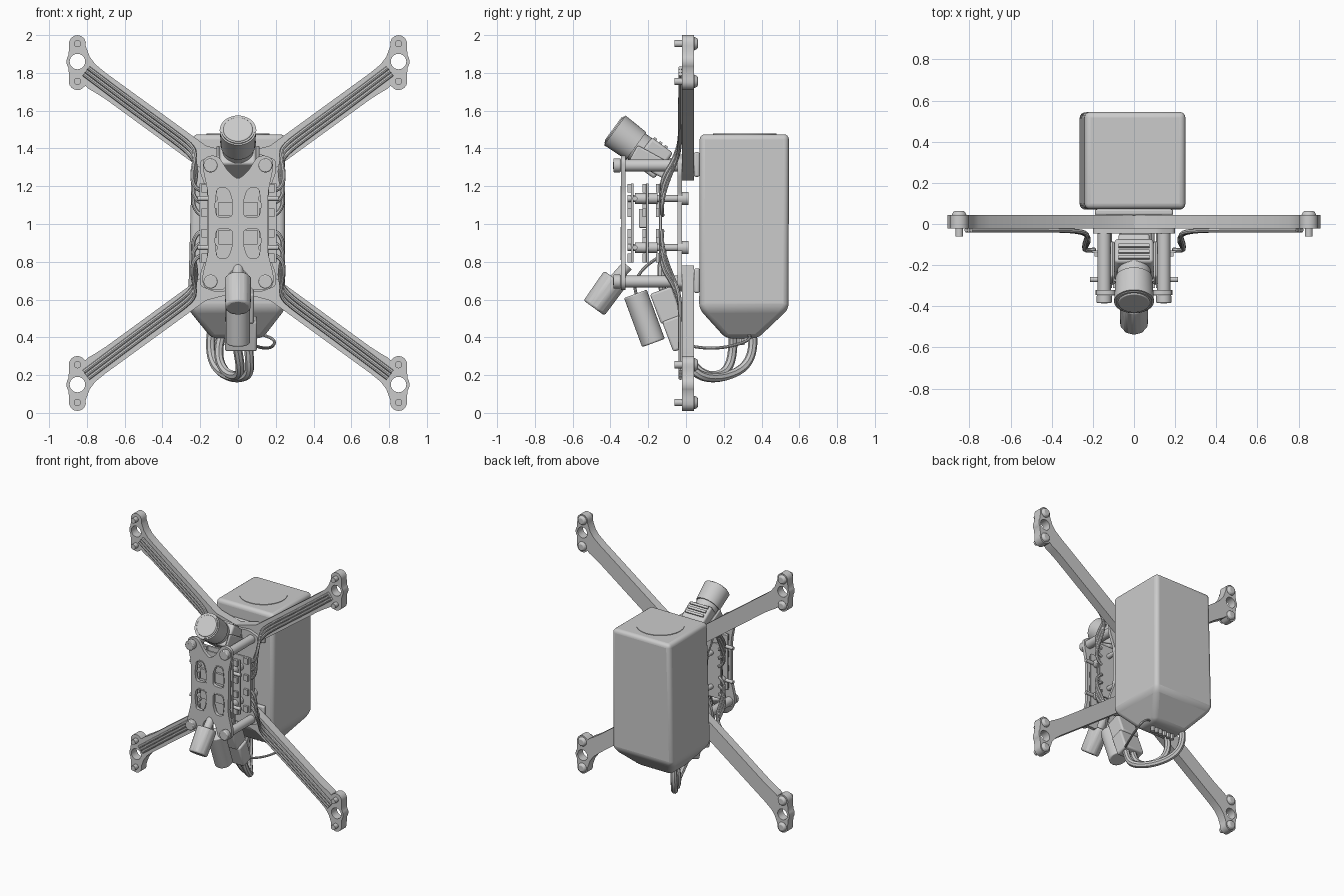
import bpy, bmesh, math
from mathutils import Matrix, Vector

if "Cube" in bpy.data.objects:
    bpy.data.objects.remove(bpy.data.objects["Cube"])

COL = bpy.context.scene.collection
MID = 1.005  # height of the frame's mirror line


def add_mesh(name, mesh):
    ob = bpy.data.objects.new(name, mesh)
    COL.objects.link(ob)
    return ob


def curve_to_mesh(name, cu):
    tmp = bpy.data.objects.new("tmp", cu)
    COL.objects.link(tmp)
    bpy.context.view_layer.update()
    dg = bpy.context.evaluated_depsgraph_get()
    me = bpy.data.meshes.new_from_object(tmp.evaluated_get(dg))
    bpy.data.objects.remove(tmp)
    return add_mesh(name, me)


def plate(name, loops, y0, y1):
    """Flat x-z outline (first loop) with holes, extruded from y0 to y1."""
    cu = bpy.data.curves.new(name, 'CURVE')
    cu.dimensions, cu.fill_mode, cu.extrude = '2D', 'BOTH', (y1 - y0) / 2
    for pts in loops:
        sp = cu.splines.new('POLY')
        sp.points.add(len(pts) - 1)
        for p, (x, z) in zip(sp.points, pts):
            p.co = (x, z, 0, 1)
        sp.use_cyclic_u = True
    ob = curve_to_mesh(name, cu)
    ob.data.transform(Matrix.Translation((0, (y0 + y1) / 2, 0)) @ Matrix.Rotation(math.pi / 2, 4, 'X'))
    return ob


def wire(name, pts, r):
    cu = bpy.data.curves.new(name, 'CURVE')
    cu.dimensions, cu.bevel_depth, cu.bevel_resolution, cu.use_fill_caps = '3D', r, 2, True
    sp = cu.splines.new('NURBS')
    sp.points.add(len(pts) - 1)
    for p, c in zip(sp.points, pts):
        p.co = (*c, 1)
    sp.order_u, sp.use_endpoint_u, sp.resolution_u = 4, True, 6
    return curve_to_mesh(name, cu)


def cyl(name, a, b, r, r2=None, seg=32):
    """Cylinder from point a to point b."""
    a, b = Vector(a), Vector(b)
    bm = bmesh.new()
    bmesh.ops.create_cone(bm, cap_ends=True, segments=seg, radius1=r, radius2=r if r2 is None else r2,
                          depth=(b - a).length)
    rot = (b - a).to_track_quat('Z', 'Y').to_matrix().to_4x4()
    bm.transform(Matrix.Translation((a + b) / 2) @ rot)
    me = bpy.data.meshes.new(name)
    bm.to_mesh(me)
    bm.free()
    return add_mesh(name, me)


def box(name, c, size, tilt=0, bevel=0.0):
    bm = bmesh.new()
    bmesh.ops.create_cube(bm, size=1)
    bm.transform(Matrix.Translation(c) @ Matrix.Rotation(tilt, 4, 'X') @ Matrix.Diagonal((*size, 1)))
    me = bpy.data.meshes.new(name)
    bm.to_mesh(me)
    bm.free()
    ob = add_mesh(name, me)
    if bevel:
        add_bevel(ob, bevel)
    return ob


def add_bevel(ob, w, seg=3):
    m = ob.modifiers.new("bevel", 'BEVEL')
    m.width, m.segments = w, seg


def arc(cx, cz, r, a0, a1, n=8):
    return [(cx + r * math.cos(math.radians(a0 + (a1 - a0) * i / n)),
             cz + r * math.sin(math.radians(a0 + (a1 - a0) * i / n))) for i in range(n + 1)]


def circle(cx, cz, r):
    return arc(cx, cz, r, 0, 345, 23)


def rounded(pts, r):
    """Round every corner of a polygon with a short quadratic curve."""
    out = []
    for i, p in enumerate(pts):
        p, a, b = Vector(p), Vector(pts[i - 1]), Vector(pts[(i + 1) % len(pts)])
        s = p + (a - p).normalized() * min(r, (a - p).length * .45)
        e = p + (b - p).normalized() * min(r, (b - p).length * .45)
        out += [tuple(s * (1 - t) ** 2 + p * 2 * t * (1 - t) + e * t * t) for t in (0, .25, .5, .75, 1)]
    return out


# Arms with motor mounts, screws and motor wires, mirrored to four corners
arm_outline = ([(0, 1.23), (0.10, 1.23), (0.24, 1.325), (0.70, 1.66), (0.755, 1.695), (0.79, 1.715), (0.805, 1.73)]
               + arc(0.85, 1.755, 0.046, 215, 375) + [(0.895, 1.79)]
               + arc(0.85, 1.86, 0.058, -35, 35) + [(0.895, 1.925)]
               + arc(0.85, 1.955, 0.045, -15, 195)
               + [(0.80, 1.925), (0.785, 1.885), (0.755, 1.845), (0.70, 1.80), (0.17, 1.415), (0, 1.37)])
for sx, h in ((1, "right"), (-1, "left")):
    for sz, v in ((1, "upper"), (-1, "lower")):
        tag = f"{v}_{h}"
        F = lambda pts: [(sx * x, MID + sz * (z - MID)) for x, z in pts]
        plate("arm_" + tag, [F(arm_outline), F(circle(0.85, 1.86, 0.041))], -0.022, 0.043)
        for k, z in enumerate((1.755, 1.955)):
            (x, z), = F([(0.85, z)])
            cyl(f"motor_screw_{tag}_{k}", (x, -0.06, z), (x, 0.045, z), 0.019, seg=20)
            head = cyl(f"motor_screw_head_{tag}_{k}", (x, 0.04, z), (x, 0.063, z), 0.038, 0.026, 24)
            add_bevel(head, 0.006, 2)
        for k in (-1, 0, 1):
            o = k * 0.021
            path = [(0.805 - o * .6, -0.03, 1.81 + o * .8), (0.6 - o * .6, -0.03, 1.655 + o * .8),
                    (0.42 - o * .6, -0.03, 1.523 + o * .8), (0.29 - o * .6, -0.032, 1.428 + o * .8),
                    (0.225 - o * .3, -0.045, 1.37 + o), (0.225 + k * .012, -0.08, 1.29 + o),
                    (0.245, -0.125, 1.20 + k * .05), (0.235, -0.13, 1.13 + k * .06), (0.19, -0.125, 1.11 + k * .065)]
            wire(f"motor_wire_{tag}_{k + 1}", [(sx * x, y, MID + sz * (z - MID)) for x, y, z in path], 0.011)


# Frame plates
def mirror(half):
    return half + [(-x, z) for x, z in reversed(half) if x > 0]


front = [(0, 1.235), (0.05, 1.275), (0.10, 1.355), (0.14, 1.365), (0.185, 1.345), (0.185, 1.29), (0.16, 1.17),
         (0.158, 0.85), (0.188, 0.73), (0.188, 0.68), (0.16, 0.65), (0.07, 0.65), (0.05, 0.74), (0, 0.775)]
windows = []
for sx in (1, -1):
    for sz in (1, -1):
        w = [(0.025, 1.03), (0.115, 1.025), (0.128, 1.09), (0.115, 1.20), (0.05, 1.20), (0.025, 1.13)]
        windows.append(rounded([(sx * x, MID + sz * (z - MID)) for x, z in w], 0.025))
plate("front_plate", [rounded(mirror(front), 0.025)] + windows, -0.345, -0.32)
for k, w in enumerate(windows):  # raised rims round the windows
    c = Vector((sum(p[0] for p in w) / len(w), sum(p[1] for p in w) / len(w)))
    inner = [tuple(c + (Vector(p) - c) * 0.9) for p in w]
    plate(f"window_rim_{k}", [w, inner], -0.348, -0.322)
back = [(0, 1.36), (0.12, 1.37), (0.20, 1.34), (0.20, 1.27), (0.155, 1.15), (0.155, 0.86), (0.20, 0.74),
        (0.20, 0.67), (0.12, 0.64), (0, 0.65)]
plate("middle_plate", [rounded(mirror(back)[:-1], 0.02)], -0.046, -0.022)
for z, n in ((1.315, "upper"), (0.70, "lower")):
    box("battery_pad_" + n, (0, 0.057, z), (0.38, 0.03, 0.13), 0, 0.01)

# Standoffs, stack screws and their heads
for sx in (1, -1):
    for z in (1.31, 0.695):
        x = sx * 0.145
        cyl("standoff", (x, -0.32, z), (x, -0.02, z), 0.032)
        add_bevel(cyl("standoff_screw_head", (x, -0.385, z), (x, -0.345, z), 0.037), 0.006, 2)
        cyl("standoff_screw_socket", (x, -0.387, z), (x, -0.38, z), 0.018, seg=6)
        cyl("standoff_nut", (x, -0.02, z), (x, 0.06, z), 0.035)
    for z in (1.135, 0.875):
        x = sx * 0.125
        cyl("stack_screw", (x, -0.31, z), (x, 0, z), 0.018, seg=20)
        cyl("stack_screw_head", (x, -0.046, z), (x, 0.012, z), 0.035, seg=24)
        cyl("stack_spacer", (x, -0.27, z), (x, -0.15, z), 0.028, seg=24)
        cyl("side_peg", (sx * 0.15, -0.27, z), (sx * 0.215, -0.27, z), 0.013, seg=16)

# Circuit boards with chips
for n, y, w, h in (("speed_controller", -0.135, 0.41, 0.42), ("flight_controller", -0.205, 0.33, 0.42),
                   ("video_transmitter", -0.285, 0.32, 0.42)):
    box(n + "_board", (0, y, MID), (w, 0.014, h), 0, 0.004)
    for sx in (1, -1):
        for z in (0.82, 0.95, 1.06, 1.19):
            box(n + "_chip", (sx * (w / 2 - 0.03), y - 0.014, z), (0.035, 0.02, 0.045))
        for z in (0.93, 1.08):
            box(n + "_processor", (sx * 0.065, y - 0.014, z), (0.075, 0.022, 0.075))
box("socket_block", (0, -0.225, 1.03), (0.16, 0.05, 0.10), 0, 0.006)

# Camera: ribbed body and lens barrel pointing forward and up
d = Vector((0, -0.81, 0.59))
tip = Vector((0, -0.377, 1.496))
tilt = 0.94
lens = cyl("camera_lens_hood", tip - d * 0.14, tip, 0.09, 0.097, 40)
cyl("camera_lens_ring", tip - d * 0.01, tip + d * 0.006, 0.088, seg=40)
add_bevel(cyl("camera_lens_glass", tip, tip + d * 0.012, 0.078, seg=40), 0.008)
cyl("camera_neck", tip - d * 0.20, tip - d * 0.13, 0.082)
box("camera_body", tip - d * 0.25, (0.19, 0.17, 0.14), tilt, 0.015)
up = Vector((0, 0.59, 0.81))
for k in range(3):
    box(f"camera_rib_{k}", tip - d * (0.20 + k * 0.035) + up * 0.075, (0.15, 0.04, 0.018), tilt)
box("camera_back", tip - d * 0.34, (0.15, 0.11, 0.06), tilt, 0.01)
for sx in (1, -1):
    box("camera_bracket", (sx * 0.105, -0.19, 1.33), (0.02, 0.20, 0.09), -0.5, 0.01)

# Antenna housing, capacitor and power connector under the frame
add_bevel(cyl("antenna_housing", (0, -0.375, 0.71), (0, -0.487, 0.555), 0.074, 0.07, 10), 0.012, 2)
cyl("antenna_stem", (0, -0.31, 0.78), (0, -0.40, 0.68), 0.03, seg=20)
add_bevel(cyl("capacitor", (0, -0.268, 0.63), (0, -0.172, 0.37), 0.064), 0.008)
box("power_connector", (0.01, -0.105, 0.57), (0.15, 0.12, 0.17), 0.36, 0.012)
box("power_plug", (0.015, -0.05, 0.42), (0.17, 0.10, 0.17), 0.36, 0.012)
for sx in (1, -1):
    wire("power_lead", [(sx * 0.045, -0.12, 0.88), (sx * 0.045, -0.13, 0.80), (sx * 0.045, -0.14, 0.72),
                        (sx * 0.04, -0.115, 0.60)], 0.02)
    wire("capacitor_leg", [(sx * 0.03, -0.26, 0.62), (sx * 0.03, -0.29, 0.69), (sx * 0.03, -0.25, 0.76),
                           (sx * 0.05, -0.15, 0.82)], 0.008)

# Battery: three stacked rectangles, bevelled, with a round label on top
bm = bmesh.new()
rings = []
for x0, x1, y0, y1, z in ((-0.14, 0.13, 0.21, 0.38, 0.395), (-0.265, 0.25, 0.07, 0.543, 0.55),
                          (-0.24, 0.25, 0.072, 0.545, 1.475)):
    rings.append([bm.verts.new(p) for p in ((x0, y0, z), (x1, y0, z), (x1, y1, z), (x0, y1, z))])
bm.faces.new(rings[0][::-1])
bm.faces.new(rings[-1])
for lo, hi in zip(rings, rings[1:]):
    for i in range(4):
        j = (i + 1) % 4
        bm.faces.new((lo[i], lo[j], hi[j], hi[i]))
me = bpy.data.meshes.new("battery")
bm.to_mesh(me)
bm.free()
add_bevel(add_mesh("battery", me), 0.028, 4)
cyl("battery_label", (0, 0.31, 1.47), (0, 0.31, 1.479), 0.168, seg=24)
for k in range(6):
    cyl(f"battery_tab_{k}", (-0.10 + k * 0.035, 0.295, 0.36), (-0.10 + k * 0.035, 0.295, 0.41), 0.016, seg=12)

# Battery cables and balance lead
wire("battery_cable_outer", [(-0.14, 0.35, 0.43), (-0.15, 0.36, 0.36), (-0.14, 0.34, 0.25), (-0.06, 0.22, 0.19),
                             (0.02, 0.12, 0.18), (0.07, 0.04, 0.21), (0.06, 0.00, 0.28), (0.055, -0.03, 0.38)], 0.024)
wire("battery_cable_inner", [(-0.08, 0.25, 0.43), (-0.11, 0.25, 0.35), (-0.10, 0.24, 0.24), (-0.03, 0.17, 0.19),
                             (0.02, 0.08, 0.20), (0.01, 0.02, 0.27), (-0.01, -0.03, 0.38)], 0.024)
wire("balance_lead", [(0.10, 0.32, 0.42), (0.19, 0.36, 0.40), (0.21, 0.30, 0.36), (0.15, 0.12, 0.33),
                      (0.08, 0.0, 0.36)], 0.008)

# Smooth shading with sharp edges kept
bpy.ops.object.select_all(action='DESELECT')
for ob in COL.objects:
    ob.select_set(True)
bpy.context.view_layer.objects.active = COL.objects[0]
bpy.ops.object.shade_smooth_by_angle()
